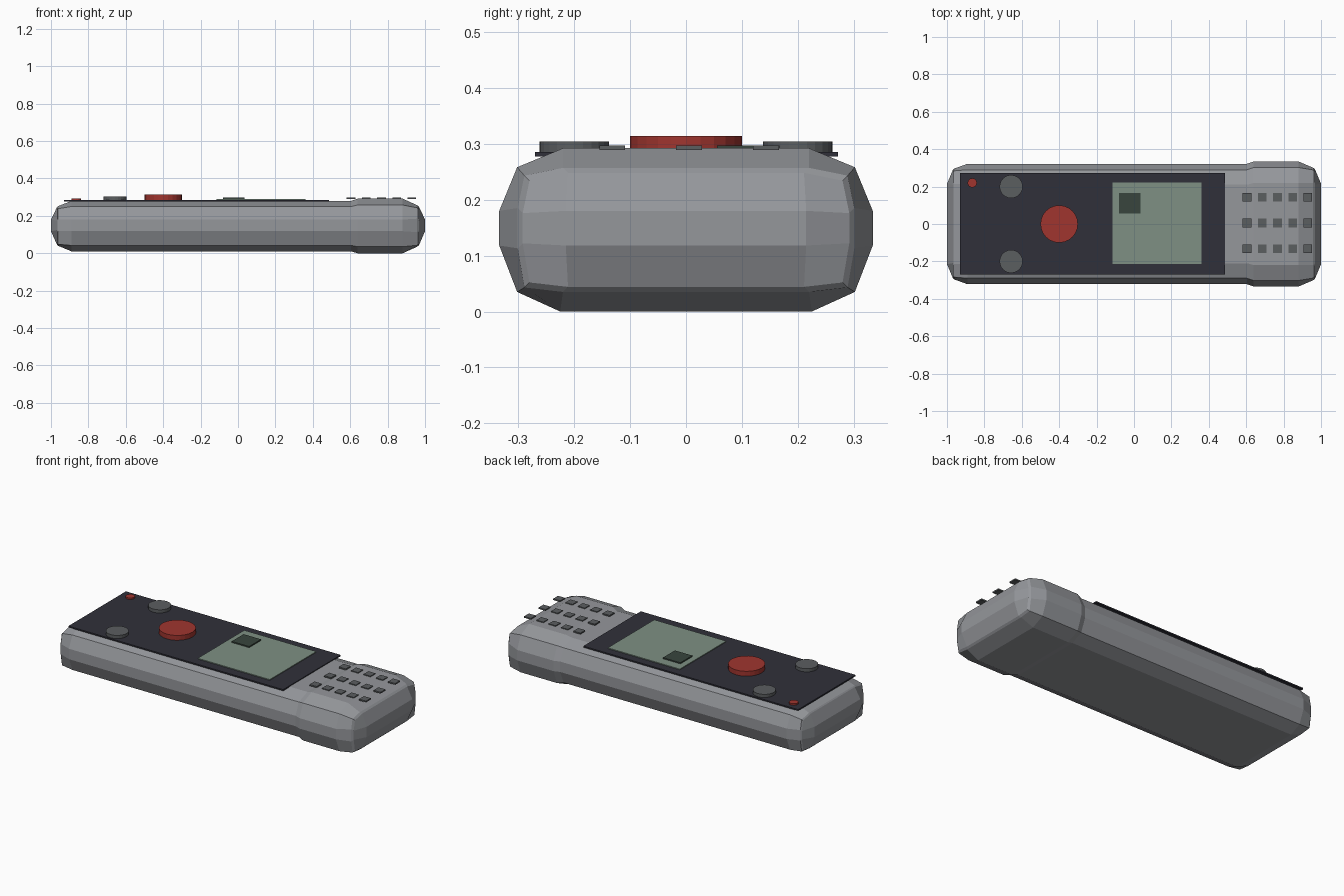
import bpy
import bmesh

cube = bpy.data.objects.get("Cube")
if cube:
    bpy.data.objects.remove(cube, do_unlink=True)


def material(name, r, g, b):
    mat = bpy.data.materials.new(name)
    mat.use_nodes = True
    mat.diffuse_color = (r, g, b, 1)
    mat.node_tree.nodes["Principled BSDF"].inputs["Base Color"].default_value = (r, g, b, 1)
    return mat


GREY = material("casing grey", 0.30, 0.31, 0.33)
PANEL = material("panel charcoal", 0.03, 0.03, 0.042)
SCREEN = material("screen green", 0.21, 0.28, 0.23)
PIXEL = material("screen mark dark green", 0.04, 0.06, 0.047)
RED = material("button red", 0.35, 0.036, 0.028)
KNOB = material("knob grey", 0.105, 0.112, 0.118)


def add_object(name, bm, mat):
    bmesh.ops.recalc_face_normals(bm, faces=bm.faces)
    mesh = bpy.data.meshes.new(name)
    bm.to_mesh(mesh)
    bm.free()
    mesh.materials.append(mat)
    obj = bpy.data.objects.new(name, mesh)
    bpy.context.collection.objects.link(obj)
    return obj


def box(name, x0, x1, y0, y1, z0, z1, mat):
    bm = bmesh.new()
    bmesh.ops.create_cube(bm, size=1)
    for v in bm.verts:
        v.co.x = x0 + (v.co.x + 0.5) * (x1 - x0)
        v.co.y = y0 + (v.co.y + 0.5) * (y1 - y0)
        v.co.z = z0 + (v.co.z + 0.5) * (z1 - z0)
    return add_object(name, bm, mat)


def disc(name, x, y, radius, z0, z1, mat, sides=24):
    bm = bmesh.new()
    bmesh.ops.create_cone(bm, cap_ends=True, segments=sides,
                          radius1=radius, radius2=radius, depth=z1 - z0)
    bmesh.ops.translate(bm, verts=bm.verts, vec=(x, y, (z0 + z1) / 2))
    return add_object(name, bm, mat)


# Half cross-sections (y, z) from top to bottom: fat end, main body, end caps
FAT = [(0.22, 0.292), (0.302, 0.258), (0.334, 0.18), (0.334, 0.118), (0.302, 0.035), (0.225, 0.0)]
MAIN = [(0.21, 0.28), (0.29, 0.25), (0.322, 0.18), (0.322, 0.118), (0.29, 0.042), (0.22, 0.01)]
CAP = [(0.215, 0.252), (0.284, 0.238), (0.296, 0.18), (0.296, 0.118), (0.284, 0.048), (0.215, 0.04)]


def grown(section, d):
    # Push a section outwards by a small step
    return [(y + d, z + (d if z > 0.15 else -d)) for y, z in section]


def casing():
    bm = bmesh.new()
    stations = [(-0.968, grown(CAP, -0.006)), (-0.962, CAP), (-0.89, MAIN), (0.605, MAIN),
                (0.64, FAT), (0.88, FAT), (0.958, grown(CAP, 0.005)), (0.968, grown(CAP, -0.004))]
    rings = []
    for x, half in stations:
        loop = half + [(-y, z) for y, z in reversed(half)]
        rings.append([bm.verts.new((x, y, z)) for y, z in loop])
    n = len(rings[0])
    for a, b in zip(rings, rings[1:]):
        for i in range(n):
            j = (i + 1) % n
            bm.faces.new((a[i], a[j], b[j], b[i]))
    # Domed end caps: a raised centre quad joined to the rim by a 3 x 3 patch
    for ring, x in ((rings[0], -1.0), (rings[-1], 1.0)):
        centre = [bm.verts.new((x, sy * 0.215, z))
                  for sy, z in ((1, 0.18), (1, 0.118), (-1, 0.118), (-1, 0.18))]
        bm.faces.new(centre)
        for k in range(4):
            c, d = centre[k], centre[(k + 1) % 4]
            r = [ring[(3 * k + i) % n] for i in range(4)]
            bm.faces.new((r[0], r[1], r[2], c))
            bm.faces.new((r[2], r[3], d, c))
    return add_object("casing", bm, GREY)


casing()

# Control panel and screen
box("control_panel", -0.93, 0.487, -0.27, 0.272, 0.277, 0.285, PANEL)
box("screen", -0.115, 0.36, -0.215, 0.223, 0.282, 0.29, SCREEN)
box("screen_mark", -0.08, 0.035, 0.055, 0.167, 0.288, 0.297, PIXEL)

# Buttons and indicator
disc("main_button", -0.4, 0, 0.1, 0.28, 0.314, RED)
for side, y in (("left", 0.2), ("right", -0.2)):
    disc(side + "_knob", -0.657, y, 0.062, 0.28, 0.304, KNOB)
disc("indicator_light", -0.865, 0.22, 0.025, 0.28, 0.294, RED, 16)

# Speaker studs
for col in range(5):
    for row in range(3):
        x, y = 0.604 + col * 0.0815, 0.143 - row * 0.1375
        box(f"speaker_stud_{col}_{row}", x - 0.023, x + 0.023, y - 0.023, y + 0.023,
            0.289, 0.297, KNOB)
